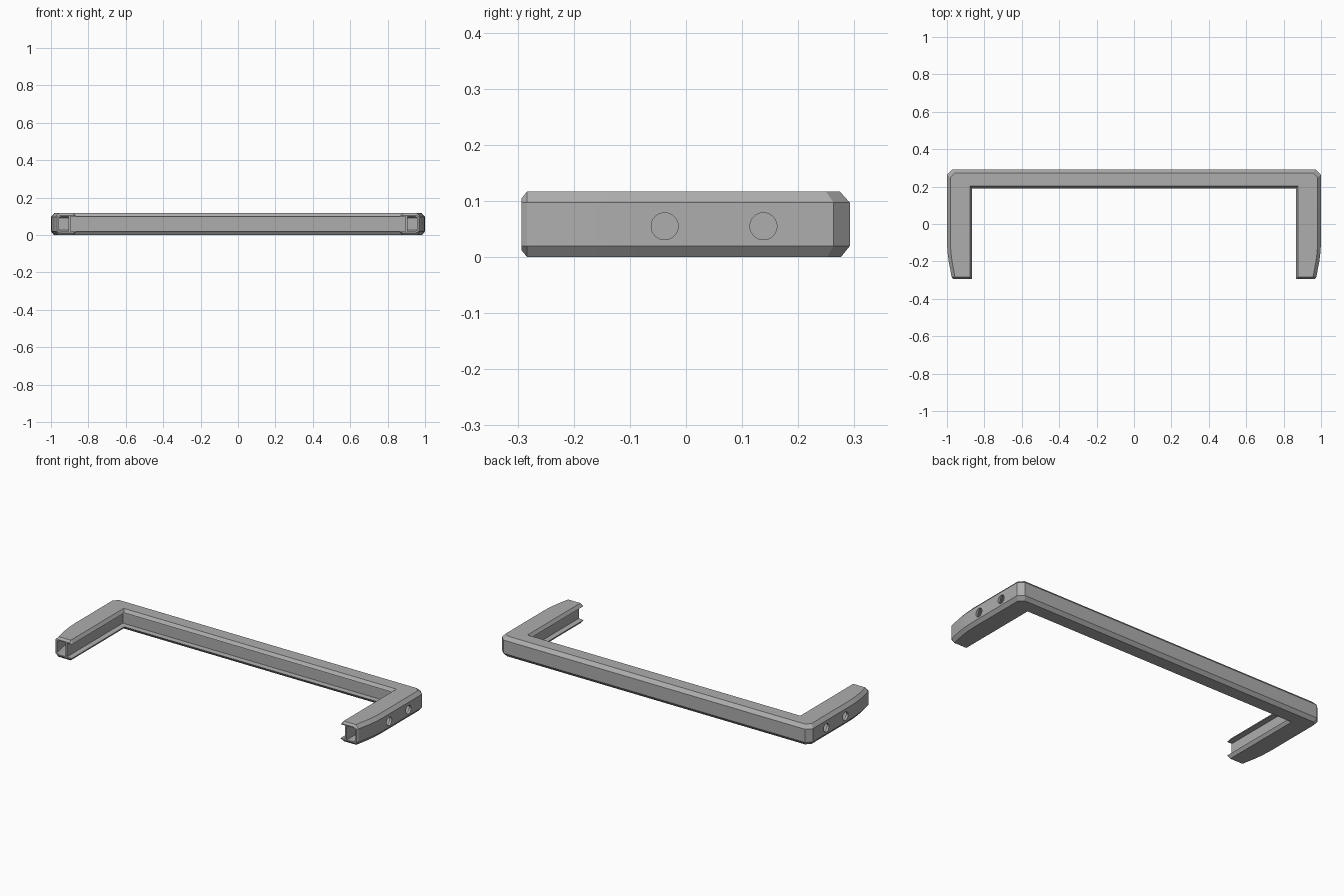
import bpy, bmesh, math

cube = bpy.data.objects.get("Cube")
if cube:
    bpy.data.objects.remove(cube, do_unlink=True)

# Plain grey metal
grey = bpy.data.materials.new("grey_metal")
grey.use_nodes = True
colour = (0.42, 0.42, 0.42, 1)
grey.diffuse_color = colour
grey.node_tree.nodes["Principled BSDF"].inputs["Base Color"].default_value = colour

HEIGHT, BACK = 0.117, 0.292
LIP_X, LIP_Y = 0.865, 0.19
END, BEVEL = -0.293, 0.01
# Leg stations: y position and how far the outer wall has tapered in
LEG = [(-0.1, 0), (-0.15, 0.003), (-0.2, 0.009), (END + BEVEL, 0.025)]


def outer_path(d):
    """Path measured inward from the outer wall, with a chamfered corner."""
    path = [(0, BACK - d), (0.971 - 0.75 * d, BACK - d), (1 - d, 0.263 - 0.75 * d)]
    return path + [(1 - d - taper, y) for y, taper in LEG]


def inner_path(d):
    """Path measured outward from the lip edge, with a square corner."""
    corner = (LIP_X + d, LIP_Y + d)
    return [(0, LIP_Y + d), corner, corner] + [(LIP_X + d, y) for y, _ in LEG]


# Shell section: bevelled outside, shallow groove on the inside
shell = [("out", 0.018, HEIGHT), ("out", 0, 0.097), ("out", 0, 0.02), ("out", 0.016, 0),
         ("in", 0.013, 0), ("in", 0, 0.018), ("in", 0.03, 0.02),
         ("in", 0.03, 0.098), ("in", 0, 0.099), ("in", 0.013, HEIGHT)]
# Hollow inside the tube
hollow = [("out", 0.03, 0.1), ("out", 0.014, 0.09), ("out", 0.014, 0.028),
          ("out", 0.03, 0.018), ("in", 0.04, 0.018), ("in", 0.04, 0.1)]

bm = bmesh.new()


def sweep(section, bevel_end):
    """Skin the section along the half frame; return the vertices at the open end."""
    rows = []
    for side, d, z in section:
        path = outer_path(d) if side == "out" else inner_path(d)
        row = [bm.verts.new((x, y, z)) for x, y in path]
        x = path[-1][0]
        if bevel_end:
            z = min(max(z, 0.012), HEIGHT - 0.012)
            x -= 0.007 if side == "out" else 0
        row.append(bm.verts.new((x, END, z)))
        rows.append(row)
    for a, b in zip(rows, rows[1:] + rows[:1]):
        for i in range(len(a) - 1):
            bm.faces.new((a[i], a[i + 1], b[i + 1], b[i]))
    return [row[-1] for row in rows]


o = sweep(shell, True)
c = sweep(hollow, False)

# Rim joining the shell and the hollow at the leg end
for i in range(4):
    bm.faces.new((o[i], o[i + 1], c[i + 1], c[i]))
bm.faces.new((o[4], o[5], o[6], c[4]))
bm.faces.new((o[6], o[7], c[5], c[4]))
bm.faces.new((o[7], o[8], o[9], c[5]))
bm.faces.new((o[9], o[0], c[0], c[5]))
bmesh.ops.remove_doubles(bm, verts=bm.verts, dist=0.0001)
bmesh.ops.recalc_face_normals(bm, faces=bm.faces)

mesh = bpy.data.meshes.new("frame")
bm.to_mesh(mesh)
bm.free()
mesh.materials.append(grey)
frame = bpy.data.objects.new("frame", mesh)
bpy.context.collection.objects.link(frame)

# Mirror the half frame
mirror = frame.modifiers.new("mirror", "MIRROR")
mirror.use_clip = True

# Two round bolt holes through the outer wall of each leg
for side in (-1, 1):
    for y in (-0.038, 0.138):
        bpy.ops.mesh.primitive_cylinder_add(vertices=32, radius=0.024, depth=0.08,
                                            location=(side * 0.99, y, 0.055),
                                            rotation=(0, math.pi / 2, 0))
        cutter = bpy.context.object
        cutter.name = "bolt_hole_cutter"
        cutter.data.materials.append(grey)
        cutter.hide_render = True
        cutter.hide_set(True)
        hole = frame.modifiers.new("bolt_hole", "BOOLEAN")
        hole.operation = "DIFFERENCE"
        hole.solver = "EXACT"
        hole.object = cutter

# Bake the modifiers, then drop the cutters
bpy.ops.object.select_all(action="DESELECT")
frame.select_set(True)
bpy.context.view_layer.objects.active = frame
for modifier in list(frame.modifiers):
    bpy.ops.object.modifier_apply(modifier=modifier.name)
for obj in list(bpy.data.objects):
    if obj.name.startswith("bolt_hole_cutter"):
        bpy.data.objects.remove(obj, do_unlink=True)
bpy.ops.object.shade_smooth_by_angle(angle=math.radians(20))
